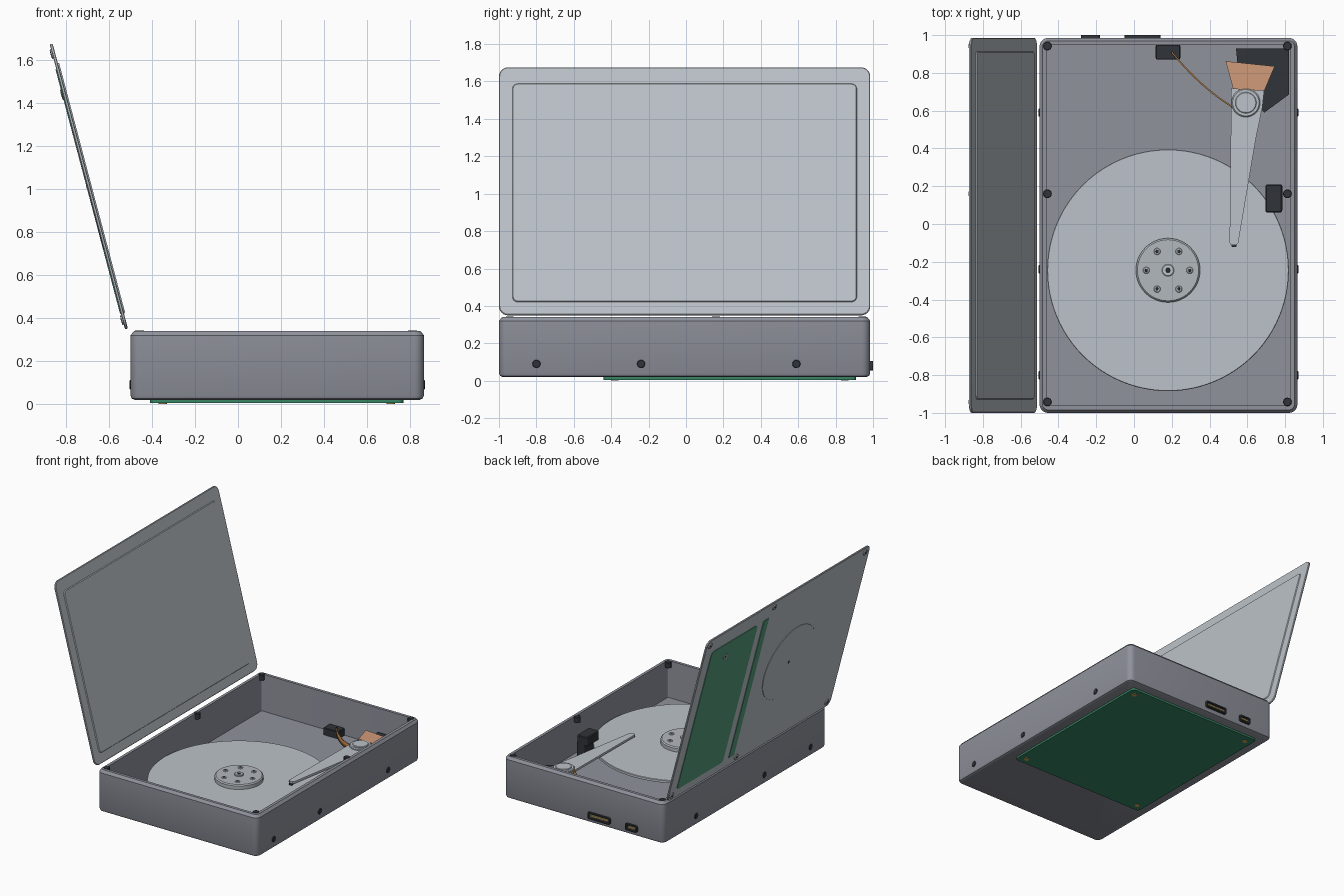
import bpy, bmesh
from math import sin, cos, pi, radians
from mathutils import Matrix, Vector

if "Cube" in bpy.data.objects:
    bpy.data.objects.remove(bpy.data.objects["Cube"], do_unlink=True)


def material(name, r, g, b):
    m = bpy.data.materials.new(name)
    m.use_nodes = True
    m.diffuse_color = (r, g, b, 1)
    m.node_tree.nodes["Principled BSDF"].inputs["Base Color"].default_value = (r, g, b, 1)
    return m


CASE = material("grey cast metal", .28, .29, .335)
BRIGHT = material("bright metal", .50, .54, .58)
HUB = material("hub metal", .45, .48, .51)
DARK = material("dark plastic", .03, .033, .04)
COPPER = material("copper", .64, .33, .19)
FLEX = material("amber flex", .42, .19, .06)
BOARD = material("board green", .04, .24, .13)
LABEL = material("label green", .09, .32, .20)
GOLD = material("gold contact", .55, .38, .12)


def finish(name, bm, mat, matrix=Matrix()):
    bmesh.ops.recalc_face_normals(bm, faces=bm.faces)
    mesh = bpy.data.meshes.new(name)
    bm.to_mesh(mesh)
    bm.free()
    mesh.transform(matrix)
    mesh.materials.append(mat)
    mesh.shade_smooth()
    mesh.set_sharp_from_angle(angle=radians(30))
    ob = bpy.data.objects.new(name, mesh)
    bpy.context.collection.objects.link(ob)
    return ob


def loft(name, rings, mat, matrix=Matrix()):
    """Join rings of (outline, height) into a closed solid."""
    bm = bmesh.new()
    loops = [[bm.verts.new((x, y, h)) for x, y in pts] for pts, h in rings]
    for a, b in zip(loops, loops[1:]):
        for i in range(len(a)):
            j = (i + 1) % len(a)
            bm.faces.new((a[i], a[j], b[j], b[i]))
    bm.faces.new(loops[0][::-1])
    bm.faces.new(loops[-1])
    return finish(name, bm, mat, matrix)


def rect(x0, x1, y0, y1, r=.01, inset=0, steps=6):
    """Rounded rectangle outline, optionally inset."""
    x0, x1, y0, y1 = x0 + inset, x1 - inset, y0 + inset, y1 - inset
    r = max(r - inset, .006)
    corners = ((x1 - r, y1 - r), (x0 + r, y1 - r), (x0 + r, y0 + r), (x1 - r, y0 + r))
    return [(cx + r * cos((k + i / steps) * pi / 2), cy + r * sin((k + i / steps) * pi / 2))
            for k, (cx, cy) in enumerate(corners) for i in range(steps + 1)]


def circle(x, y, r, n=32):
    return [(x + r * cos(2 * pi * i / n), y + r * sin(2 * pi * i / n)) for i in range(n)]


def prism(name, pts, z0, z1, mat, matrix=Matrix()):
    return loft(name, [(pts, z0), (pts, z1)], mat, matrix)


def disc(name, x, y, r, z0, z1, mat, matrix=Matrix(), n=32, edge=.003):
    return loft(name, [(circle(x, y, r, n), z0), (circle(x, y, r, n), z1 - edge),
                       (circle(x, y, r - edge, n), z1)], mat, matrix)


def plate(name, box, r, z0, z1, mat, edge, matrix=Matrix()):
    return loft(name, [(rect(*box, r), z0), (rect(*box, r), z1 - edge),
                       (rect(*box, r, edge), z1)], mat, matrix)


# Open case: outer wall, chamfered rim, cavity and floor in one shell
CASE_BOX = (-.5, .865, -1, .985)
shell = ((.02, .02), (.006, .026), (0, .04), (0, .32), (.016, .34), (.038, .34), (.038, .055))
loft("case", [(rect(*CASE_BOX, .045, i), z) for i, z in shell], CASE)

# Rim screws
SCREW_Y = (-.942, .16, .942)
for x in (-.458, .812):
    for y in SCREW_Y:
        disc("rim_screw", x, y, .023, .30, .343, DARK, n=16)

# Side screws on both long walls
for side, x in ((1, .865), (-1, -.5)):
    for y in (-.8, -.24, .59):
        turn = Matrix.Translation((x, y, .09)) @ Matrix.Rotation(side * pi / 2, 4, 'Y')
        disc("side_screw", 0, 0, .022, -.01, .005, DARK, turn, 16)

# Platter and spindle
SX, SY = .18, -.245
disc("spindle", SX, SY, .15, .05, .145, HUB)
disc("platter", SX, SY, .64, .135, .155, BRIGHT, n=96)
disc("hub", SX, SY, .17, .15, .19, HUB, n=48, edge=.008)
disc("hub_cap", SX, SY, .032, .185, .2, BRIGHT, n=24)
disc("hub_socket", SX, SY, .013, .19, .203, DARK, n=6)
for k in range(6):
    x, y = SX + .115 * cos(k * pi / 3), SY + .115 * sin(k * pi / 3)
    disc("hub_screw", x, y, .018, .185, .195, BRIGHT, n=16)
    disc("hub_screw_socket", x, y, .009, .19, .197, DARK, n=6, edge=.001)

# Actuator: magnet, coil, arm, pivot, head
prism("magnet", [(.54, .93), (.82, .93), (.82, .685), (.69, .59), (.56, .72)], .055, .165, DARK)
prism("coil", [(.485, .862), (.525, .715), (.69, .705), (.745, .835)], .168, .192, COPPER)
prism("arm", [(.515, .72), (.512, .45), (.506, -.10), (.515, -.112), (.543, -.112),
              (.552, -.10), (.645, .45), (.68, .62), (.69, .71)], .166, .182, BRIGHT)
disc("pivot_post", .595, .645, .07, .055, .17, HUB)
disc("pivot", .592, .642, .076, .17, .196, BRIGHT, edge=.006)
disc("pivot_cap", .592, .642, .056, .19, .202, BRIGHT)
prism("head", rect(.517, .543, -.122, -.098, .006), .156, .167, DARK)

# Parking ramp
plate("ramp_post", (.72, .785, .08, .21), .01, .055, .17, DARK, .003)
plate("ramp", (.695, .785, .06, .21), .015, .16, .225, DARK, .006)

# Inner connector and flex ribbon to the arm
plate("inner_connector", (.115, .245, .87, .95), .01, .055, .11, DARK, .004)
bm = bmesh.new()
start, bend, end = Vector((.2, .91, .1)), Vector((.36, .715, .11)), Vector((.53, .615, .165))
pairs = []
for i in range(13):
    t = i / 12
    p = start * (1 - t) ** 2 + bend * 2 * t * (1 - t) + end * t * t
    pairs.append([bm.verts.new(p + Vector((0, 0, s * .022))) for s in (-1, 1)])
for a, b in zip(pairs, pairs[1:]):
    bm.faces.new((a[0], b[0], b[1], a[1]))
ribbon = finish("flex_ribbon", bm, FLEX)
thick = ribbon.modifiers.new("thickness", 'SOLIDIFY')
thick.thickness, thick.offset = .008, 0

# Rear connectors with contacts
for x0, x1 in ((-.05, .14), (-.28, -.18)):
    turn = Matrix.Translation((0, .985, .08)) @ Matrix.Rotation(-pi / 2, 4, 'X')
    box = (x0, x1, -.026, .026)
    loft("rear_connector", [(rect(*box, .012, i), h) for i, h in
                            ((0, -.01), (0, .015), (.01, .015), (.01, -.004))], DARK, turn)
    prism("contact_tongue", rect(x0 + .018, x1 - .018, -.006, .006, .006), -.008, .01, GOLD, turn)

# Circuit board under the case
plate("circuit_board", (-.41, .77, -.44, .91), .025, .005, .024, BOARD, .001)
for x in (-.35, .71):
    for y in (-.38, .85):
        disc("board_screw", x, y, .02, 0, .01, GOLD, n=16, edge=.001)

# Lid frame: first axis up the lid, second along y, third out of its outer face
T = radians(14.8)
LENGTH = 1.37
LID = Matrix(((-sin(T), 0, -cos(T), -.512), (0, 1, 0, 0),
              (cos(T), 0, -sin(T), .352), (0, 0, 0, 1)))
lid_box = (0, LENGTH, -1, .985)
loft("lid", [(rect(*lid_box, .05, i), h) for i, h in
             ((.004, 0), (0, .003), (0, .011), (.004, .014))], BRIGHT, LID)
pan = (.07, LENGTH - .09, -.93, .915)
loft("lid_inner_panel", [(rect(*pan, .03), .002), (rect(*pan, .03, .006), -.006)], BRIGHT, LID)

# Outer face of the lid: labels, round boss, screws
plate("label", (.075, 1.25, .335, .895), .03, .012, .018, LABEL, .001, LID)
plate("label_strip", (.075, 1.25, .20, .265), .01, .012, .018, LABEL, .001, LID)
disc("lid_boss", LENGTH / 2, SY, .3, .012, .017, BRIGHT, LID, 64, .001)
disc("lid_boss_pin", LENGTH / 2, SY, .01, .012, .019, DARK, LID, 12, .001)
disc("label_screw", 1.13, .69, .025, .012, .022, BRIGHT, LID, 16)
disc("label_screw_socket", 1.13, .69, .01, .018, .023, DARK, LID, 6, .001)
for u in (.045, LENGTH - .045):
    for y in SCREW_Y:
        disc("lid_screw", u, y, .023, .012, .021, BRIGHT, LID, 16)
        disc("lid_screw_socket", u, y, .01, .018, .022, DARK, LID, 6, .001)
